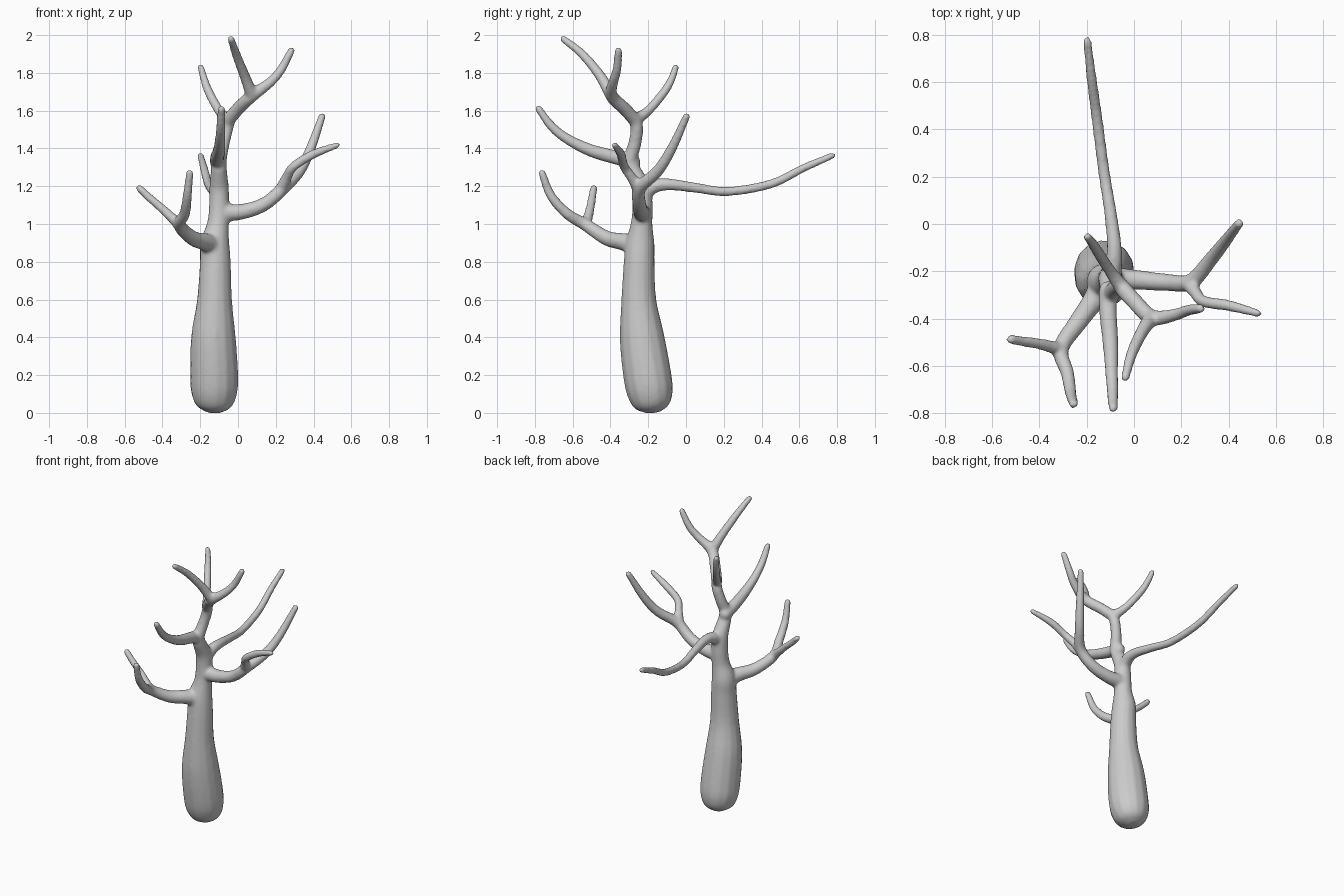
import bpy, bmesh, math
from mathutils import Vector

bm = bmesh.new()
SIDES = 14


def smooth_path(pts, steps=4):
    """Catmull-Rom through (x, y, z, radius) points."""
    v = [Vector(p) for p in pts]
    v = [v[0] * 2 - v[1]] + v + [v[-1] * 2 - v[-2]]
    out = []
    for i in range(1, len(v) - 2):
        a, b, c, d = v[i - 1:i + 3]
        for s in range(steps):
            t = s / steps
            out.append(0.5 * (2 * b + (c - a) * t + (2 * a - 5 * b + 4 * c - d) * t * t
                              + (3 * b - a - 3 * c + d) * t ** 3))
    return out + [v[-2]]


def limb(pts, round_start=True):
    """Closed tapered tube with rounded ends."""
    path = smooth_path(pts)
    pos = [p.to_3d() for p in path]
    rad = [p[3] for p in path]
    n = len(pos)
    tan = [(pos[min(i + 1, n - 1)] - pos[max(i - 1, 0)]).normalized() for i in range(n)]
    rows = [(pos[i], rad[i], tan[i]) for i in range(n)]
    angles = [math.radians(a) for a in (35, 65, 82)]
    rows += [(pos[-1] + tan[-1] * rad[-1] * math.sin(a), rad[-1] * math.cos(a), tan[-1]) for a in angles]
    if round_start:
        rows = [(pos[0] - tan[0] * rad[0] * math.sin(a), rad[0] * math.cos(a), tan[0])
                for a in reversed(angles)] + rows
    side = tan[0].orthogonal().normalized()
    rings = []
    for p, r, t in rows:
        side = (side - t * side.dot(t)).normalized()
        up = t.cross(side)
        rings.append([bm.verts.new(p + (side * math.cos(k) + up * math.sin(k)) * r)
                      for k in (2 * math.pi * j / SIDES for j in range(SIDES))])
    for a, b in zip(rings, rings[1:]):
        for j in range(SIDES):
            k = (j + 1) % SIDES
            bm.faces.new((a[j], a[k], b[k], b[j]))
    bm.faces.new(rings[0][::-1])
    bm.faces.new(rings[-1])


# Trunk up to the top fork
limb([(-.135, -.17, .002, .035), (-.132, -.175, .035, .092), (-.127, -.188, .1, .121),
      (-.126, -.205, .2, .128), (-.13, -.233, .4, .119), (-.124, -.25, .6, .093),
      (-.12, -.248, .8, .082), (-.122, -.243, .9, .077), (-.106, -.235, 1.0, .058),
      (-.1, -.23, 1.1, .054), (-.1, -.24, 1.2, .051), (-.1, -.295, 1.32, .04),
      (-.08, -.272, 1.42, .035), (-.06, -.26, 1.5, .034), (-.045, -.27, 1.56, .033)],
     round_start=False)

# Top limbs
limb([(-.05, -.27, 1.55, .034), (-.1, -.2, 1.6, .026), (-.155, -.115, 1.7, .024),
      (-.18, -.075, 1.77, .021), (-.197, -.055, 1.83, .018)])
limb([(-.05, -.27, 1.55, .036), (.0, -.325, 1.61, .035), (.075, -.395, 1.68, .034),
      (.17, -.385, 1.75, .027), (.23, -.365, 1.82, .024), (.282, -.358, 1.918, .02)])
limb([(.075, -.395, 1.68, .034), (.035, -.455, 1.785, .028), (-.01, -.55, 1.9, .024),
      (-.037, -.65, 1.98, .019)])

# Front limb
limb([(-.11, -.28, 1.33, .04), (-.11, -.37, 1.352, .038), (-.1, -.5, 1.388, .034),
      (-.095, -.62, 1.445, .028), (-.091, -.71, 1.515, .025), (-.088, -.78, 1.61, .02)])

# Long back limb
limb([(-.1, -.24, 1.13, .045), (-.09, -.19, 1.19, .04), (-.083, -.1, 1.21, .032), (-.1, .05, 1.192, .027),
      (-.127, .22, 1.172, .025), (-.157, .45, 1.212, .024), (-.18, .62, 1.295, .022),
      (-.198, .775, 1.362, .018)])

# Right limb and its fork
limb([(-.1, -.23, 1.06, .05), (.02, -.237, 1.065, .042), (.14, -.247, 1.105, .037),
      (.24, -.245, 1.19, .035), (.325, -.15, 1.28, .031), (.385, -.075, 1.4, .027),
      (.445, .003, 1.57, .02)])
limb([(.23, -.25, 1.185, .034), (.26, -.29, 1.25, .027), (.295, -.328, 1.305, .025),
      (.4, -.345, 1.37, .024), (.525, -.378, 1.417, .017)])

# Left limb and its fork
limb([(-.125, -.25, .88, .06), (-.175, -.33, .905, .047), (-.24, -.42, .925, .04),
      (-.31, -.53, .995, .034), (-.282, -.63, 1.055, .029), (-.268, -.715, 1.15, .025),
      (-.256, -.762, 1.27, .02)])
limb([(-.31, -.53, .995, .03), (-.4, -.508, 1.08, .024), (-.47, -.497, 1.14, .022),
      (-.522, -.488, 1.19, .02)])

bmesh.ops.recalc_face_normals(bm, faces=bm.faces)
mesh = bpy.data.meshes.new("bare_tree")
bm.to_mesh(mesh)
bm.free()
tree = bpy.data.objects.new("bare_tree", mesh)
bpy.context.collection.objects.link(tree)

# Fuse the limbs into one skin and soften the joints
fuse = tree.modifiers.new("fuse", 'REMESH')
fuse.mode = 'VOXEL'
fuse.voxel_size = 0.01
fuse.use_smooth_shade = True
soften = tree.modifiers.new("soften", 'SMOOTH')
soften.factor = 0.5
soften.iterations = 6
